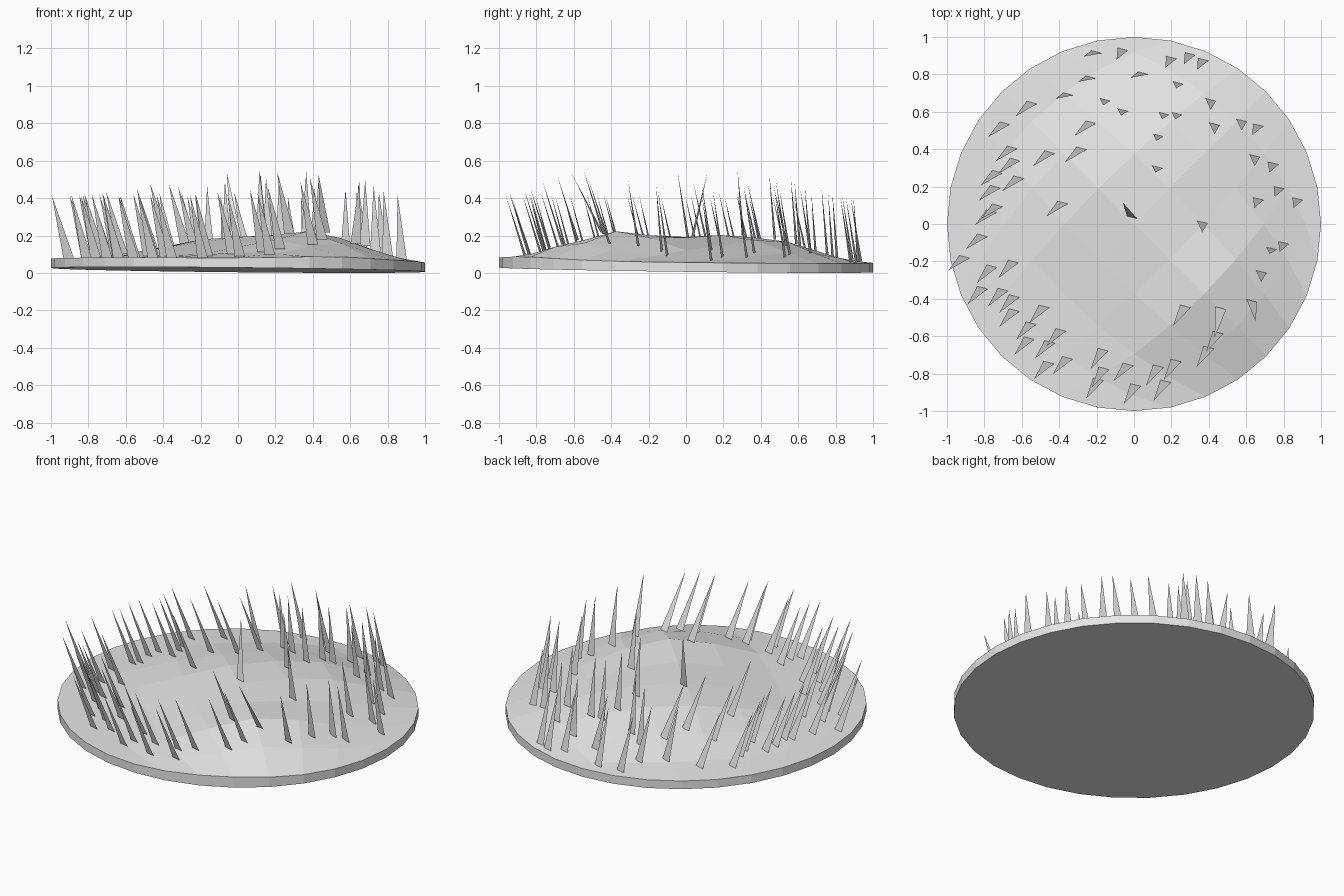
import bpy, bmesh, math
from mathutils import Vector

if "Cube" in bpy.data.objects:
    bpy.data.objects.remove(bpy.data.objects["Cube"])

grey = bpy.data.materials.new("light_grey")
grey.diffuse_color = (0.8, 0.8, 0.8, 1)
grey.use_nodes = True
grey.node_tree.nodes["Principled BSDF"].inputs["Base Color"].default_value = grey.diffuse_color


def make_object(name, bm):
    mesh = bpy.data.meshes.new(name)
    bm.to_mesh(mesh)
    bm.free()
    mesh.materials.append(grey)
    obj = bpy.data.objects.new(name, mesh)
    bpy.context.collection.objects.link(obj)
    return obj


# Ground height: tilted rim plus a few soft hills that fade out at the edge
HILLS = [(0.42, -0.40, 0.30, 0.14), (0.28, 0.40, 0.35, 0.10), (-0.15, 0.12, 0.32, 0.08)]


def rim_height(x, y):
    return 0.066 - 0.010 * x - 0.0125 * y


def ground(x, y):
    z = rim_height(x, y) + 0.015 * math.exp(-((x - 0.5) ** 2 + (y + 0.85) ** 2) / 0.15)
    fade = min(1, max(0, 1 - x * x - y * y) * 1.8)
    for hx, hy, size, h in HILLS:
        z += fade * h * math.exp(-((x - hx) ** 2 + (y - hy) ** 2) / (2 * size * size))
    return z


# Round ground disc: an 8 x 8 grid stretched to a 32-sided circle
N = 8


def arc(a0, a1, t):
    a = math.radians(a0 + (a1 - a0) * t)
    return Vector((math.cos(a), math.sin(a)))


def patch(s, t):
    edges = (arc(180, 270, s) * (1 - t) + arc(90, 0, s) * t
             + arc(180, 90, t) * (1 - s) + arc(-90, 0, t) * s)
    corners = (Vector((-1, 0)) * (1 - s) * (1 - t) + Vector((0, -1)) * s * (1 - t)
               + Vector((0, 1)) * (1 - s) * t + Vector((1, 0)) * s * t)
    return edges - corners


bm = bmesh.new()
grid = []
for j in range(N + 1):
    row = []
    for i in range(N + 1):
        p = patch(i / N, j / N)
        row.append(bm.verts.new((p.x, p.y, ground(p.x, p.y))))
    grid.append(row)
for j in range(N):
    for i in range(N):
        bm.faces.new((grid[j][i], grid[j][i + 1], grid[j + 1][i + 1], grid[j + 1][i]))

# Side band and flat underside
rim = ([grid[0][i] for i in range(N)] + [grid[j][N] for j in range(N)]
       + [grid[N][i] for i in range(N, 0, -1)] + [grid[j][0] for j in range(N, 0, -1)])
low = [bm.verts.new((v.co.x, v.co.y, rim_height(v.co.x, v.co.y) - 0.05)) for v in rim]
for k in range(len(rim)):
    n = (k + 1) % len(rim)
    bm.faces.new((low[k], low[n], rim[n], rim[k]))
bm.faces.new(low[::-1])
make_object("ground_disc", bm)

# Grass blades: single flat triangles, grouped by how far their tips lean
LENGTH = 0.355
HALF_BASE = Vector((0.028, -0.007, 0))


def grass(name, lean, roots):
    bm = bmesh.new()
    rise = math.sqrt(LENGTH ** 2 - lean[0] ** 2 - lean[1] ** 2)
    for x, y in roots:
        root = Vector((x, y, ground(x, y)))
        tip = root + Vector((lean[0], lean[1], rise))
        bm.faces.new([bm.verts.new(p) for p in (root - HALF_BASE, root + HALF_BASE, tip)])
    make_object(name, bm)


grass("grass_back", (-0.033, -0.055),
      [(-.06, .935), (.2, .89), (.3, .91), (.37, .88), (.665, .53)])
grass("grass_back_left", (-0.07, -0.025), [(-.2, .92), (.05, .807), (-.23, .785), (-.35, .695)])
grass("grass_middle", (-0.01, -0.03),
      [(.235, .755), (-.155, .665), (-.06, .61), (.16, .59), (.23, .59), (.13, .475),
       (.125, .305), (.735, -.13)])
grass("grass_right", (0.0, -0.055),
      [(.41, .665), (.43, .535), (.575, .555), (.645, .365), (.365, .01), (.68, -.255)])
grass("grass_far_right", (-0.022, -0.05),
      [(.745, .325), (.775, .195), (.665, .135), (.875, .135), (.8, -.1)])
grass("grass_centre", (-0.05, 0.08), [(-.01, .035)])
grass("grass_left", (-0.09, -0.075),
      [(-.545, .65), (-.23, .545), (-.28, .405), (-.45, .385), (-.69, .54), (-.65, .41),
       (-.635, .345), (-.615, .25), (-.73, .28), (-.74, .2), (-.73, .1), (-.76, .07),
       (-.38, .115), (-.81, -.06), (-.905, -.175)])
grass("grass_front_left", (-0.08, -0.09),
      [(-.76, -.225), (-.645, -.2), (-.81, -.34), (-.7, -.35), (-.64, -.385), (-.64, -.46),
       (-.55, -.53), (-.48, -.44), (-.56, -.61), (-.39, -.565), (-.45, -.63), (-.455, -.74),
       (-.355, -.715), (-.03, -.75)])
grass("grass_front", (-0.066, -0.105),
      [(-.165, -.67), (-.16, -.77), (-.19, -.83), (.01, -.86), (.13, -.76), (.225, -.73),
       (.17, -.84), (.275, -.44), (.4, -.66), (.45, -.58)])
grass("grass_front_right", (-0.035, -0.16), [(.465, -.45)])
grass("grass_right_front", (0.02, -0.11), [(.63, -.41)])
